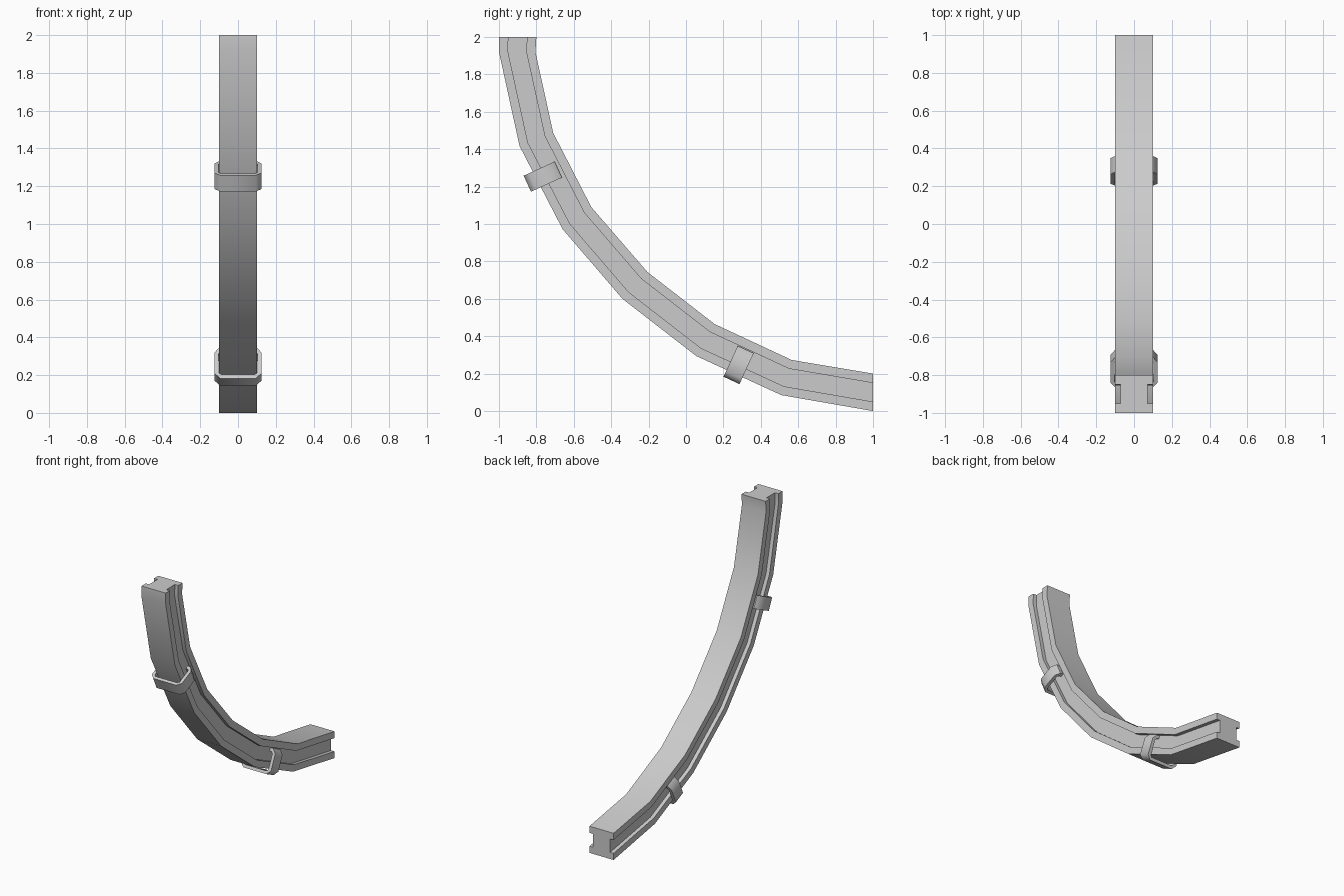
import bpy, math
from mathutils import Vector

if "Cube" in bpy.data.objects:
    bpy.data.objects.remove(bpy.data.objects["Cube"])


def make_loft(name, rings, angle):
    """Skin equal-length closed rings and cap both ends."""
    n = len(rings[0])
    verts = [p for ring in rings for p in ring]
    faces = []
    for r in range(len(rings) - 1):
        for i in range(n):
            j = (i + 1) % n
            faces.append((r * n + i, r * n + j, (r + 1) * n + j, (r + 1) * n + i))
    faces.append(tuple(reversed(range(n))))
    faces.append(tuple((len(rings) - 1) * n + i for i in range(n)))
    mesh = bpy.data.meshes.new(name)
    mesh.from_pydata(verts, [], faces)
    obj = bpy.data.objects.new(name, mesh)
    bpy.context.collection.objects.link(obj)
    bpy.ops.object.select_all(action='DESELECT')
    obj.select_set(True)
    bpy.context.view_layer.objects.active = obj
    bpy.ops.object.mode_set(mode='EDIT')
    bpy.ops.mesh.select_all(action='SELECT')
    bpy.ops.mesh.normals_make_consistent(inside=False)
    bpy.ops.object.mode_set(mode='OBJECT')
    bpy.ops.object.shade_smooth_by_angle(angle=math.radians(angle))
    return obj


def mirrored(half):
    return half + [(-x, h) for x, h in reversed(half)]


# Curved rail: grooved section swept between outer and inner (y, z) edges
outer = [(-1, 2), (-1, 1.92), (-.89, 1.417), (-.66, .973), (-.34, .6),
         (.055, .294), (.51, .085), (1, 0)]
inner = [(-.8, 2), (-.805, 1.92), (-.71, 1.487), (-.506, 1.09), (-.206, .743),
         (.153, .465), (.565, .273), (1, .2)]
section = mirrored([(.1, 0), (.1, .25), (.072, .25), (.072, .75), (.1, .75), (.1, 1)])
rings = []
for o, i in zip(outer, inner):
    o, i = Vector(o), Vector(i)
    rings.append([(x, *o.lerp(i, t)) for x, t in section])
make_loft("curved_rail", rings, 35)

# Clips: chamfered U bands whose tips hook into the side grooves
band = mirrored([(.095, -.04), (.125, -.01), (.125, .108), (.098, .142),
                 (.075, .142), (.075, .118), (.09, .118), (.102, .105),
                 (.102, -.005), (.09, -.018)])
for name, base, normal in (("upper_clip", (-.812, 1.232), (.909, .416)),
                           ("lower_clip", (.26, .2), (.418, .908))):
    b, n = Vector(base), Vector(normal)
    t = Vector((n.y, -n.x))
    make_loft(name, [[(x, *(b + n * h + t * s)) for x, h in band]
                     for s in (-.047, .047)], 50)
